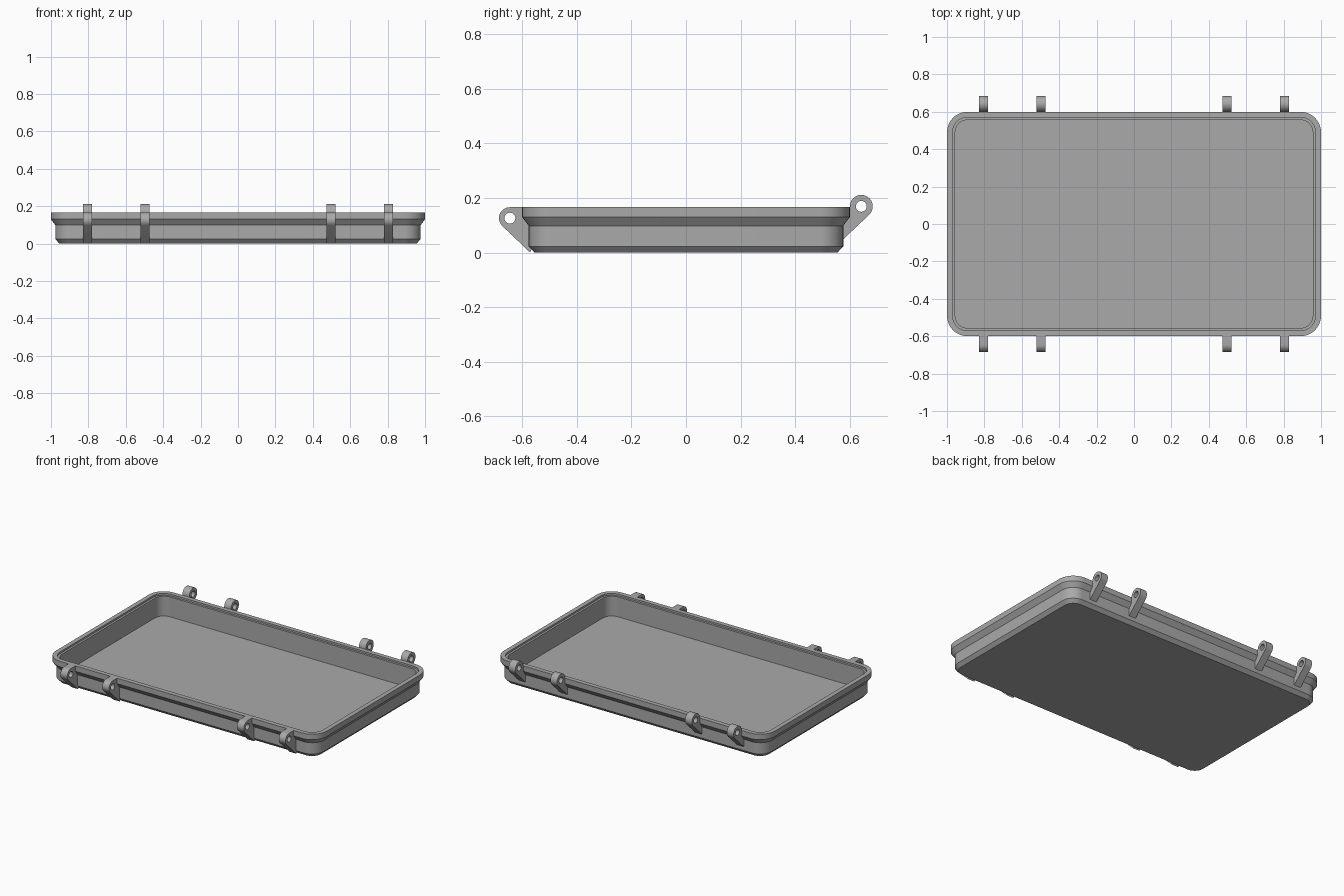
import bpy
import bmesh
from math import radians, sin, cos, pi

cube = bpy.data.objects.get("Cube")
if cube:
    bpy.data.objects.remove(cube, do_unlink=True)

# Single grey plastic
grey = bpy.data.materials.new("grey_plastic")
grey.use_nodes = True
colour = (0.4, 0.4, 0.4, 1)
grey.diffuse_color = colour
grey.node_tree.nodes["Principled BSDF"].inputs["Base Color"].default_value = colour

HALF_X, HALF_Y, CORNER = 1.0, 0.6, 0.11
STEPS = 10


def finish(obj):
    obj.data.materials.clear()
    obj.data.materials.append(grey)
    bpy.ops.object.select_all(action='DESELECT')
    obj.select_set(True)
    bpy.context.view_layer.objects.active = obj
    bpy.ops.object.shade_smooth_by_angle(angle=radians(25))


def rounded_ring(bm, inset, z):
    """Rounded rectangle of vertices, shrunk by inset."""
    ring = []
    radius = CORNER - inset
    for quarter, (sx, sy) in enumerate(((1, 1), (-1, 1), (-1, -1), (1, -1))):
        for i in range(STEPS + 1):
            a = (quarter + i / STEPS) * pi / 2
            ring.append(bm.verts.new((sx * (HALF_X - CORNER) + radius * cos(a),
                                      sy * (HALF_Y - CORNER) + radius * sin(a), z)))
    return ring


# Tray: wall section swept from the underside, over the rim, to the floor
section = [(0.045, 0), (0.024, 0.023), (0.024, 0.098), (0, 0.13), (0, 0.166),
           (0.03, 0.166), (0.03, 0.154), (0.044, 0.154), (0.044, 0.022)]
bm = bmesh.new()
rings = [rounded_ring(bm, inset, z) for inset, z in section]
for low, high in zip(rings, rings[1:]):
    for i in range(len(low)):
        j = (i + 1) % len(low)
        bm.faces.new((low[i], low[j], high[j], high[i]))
bm.faces.new(rings[0][::-1])
bm.faces.new(rings[-1])
mesh = bpy.data.meshes.new("tray")
bm.to_mesh(mesh)
bm.free()
tray = bpy.data.objects.new("tray", mesh)
bpy.context.collection.objects.link(tray)
finish(tray)


def arc(cy, cz, radius, start, end, count):
    return [(cy + radius * cos(radians(start + (end - start) * i / count)),
             cz + radius * sin(radians(start + (end - start) * i / count)))
            for i in range(count + 1)]


def lug(name, x, side, outline, hole):
    """Flat bracket with a pin hole, standing in the y-z plane."""
    curve = bpy.data.curves.new(name, 'CURVE')
    curve.dimensions = '2D'
    curve.fill_mode = 'BOTH'
    curve.extrude = 0.025
    for points in (outline, hole):
        spline = curve.splines.new('POLY')
        spline.points.add(len(points) - 1)
        for p, (y, z) in zip(spline.points, points):
            p.co = (side * y, z, 0, 1)
        spline.use_cyclic_u = True
    obj = bpy.data.objects.new(name, curve)
    bpy.context.collection.objects.link(obj)
    bpy.ops.object.select_all(action='DESELECT')
    obj.select_set(True)
    bpy.context.view_layer.objects.active = obj
    bpy.ops.object.convert(target='MESH')
    obj = bpy.context.object
    # Stand the flat shape up and weld its sides to its caps
    bm = bmesh.new()
    bm.from_mesh(obj.data)
    for v in bm.verts:
        v.co = (v.co.z + x, v.co.x, v.co.y)
    bmesh.ops.remove_doubles(bm, verts=bm.verts, dist=0.0001)
    bmesh.ops.recalc_face_normals(bm, faces=bm.faces)
    bm.to_mesh(obj.data)
    bm.free()
    finish(obj)


# Front latch lugs and raised rear hinge lugs
front_outline = (arc(0.645, 0.126, 0.04, -45, 90, 12)
                 + [(0.59, 0.166), (0.59, 0.13), (0.565, 0.1), (0.565, 0.012), (0.571, 0)])
rear_outline = (arc(0.642, 0.169, 0.042, -45, 180, 18)
                + [(0.6, 0.16), (0.59, 0.16), (0.59, 0.13), (0.57, 0.1), (0.57, 0.043)])
for number, x in enumerate((-0.805, -0.497, 0.497, 0.805), 1):
    lug(f"front_latch_lug_{number}", x, -1, front_outline, arc(0.645, 0.126, 0.02, 0, 345, 23))
    lug(f"rear_hinge_lug_{number}", x, 1, rear_outline, arc(0.642, 0.169, 0.02, 0, 345, 23))
